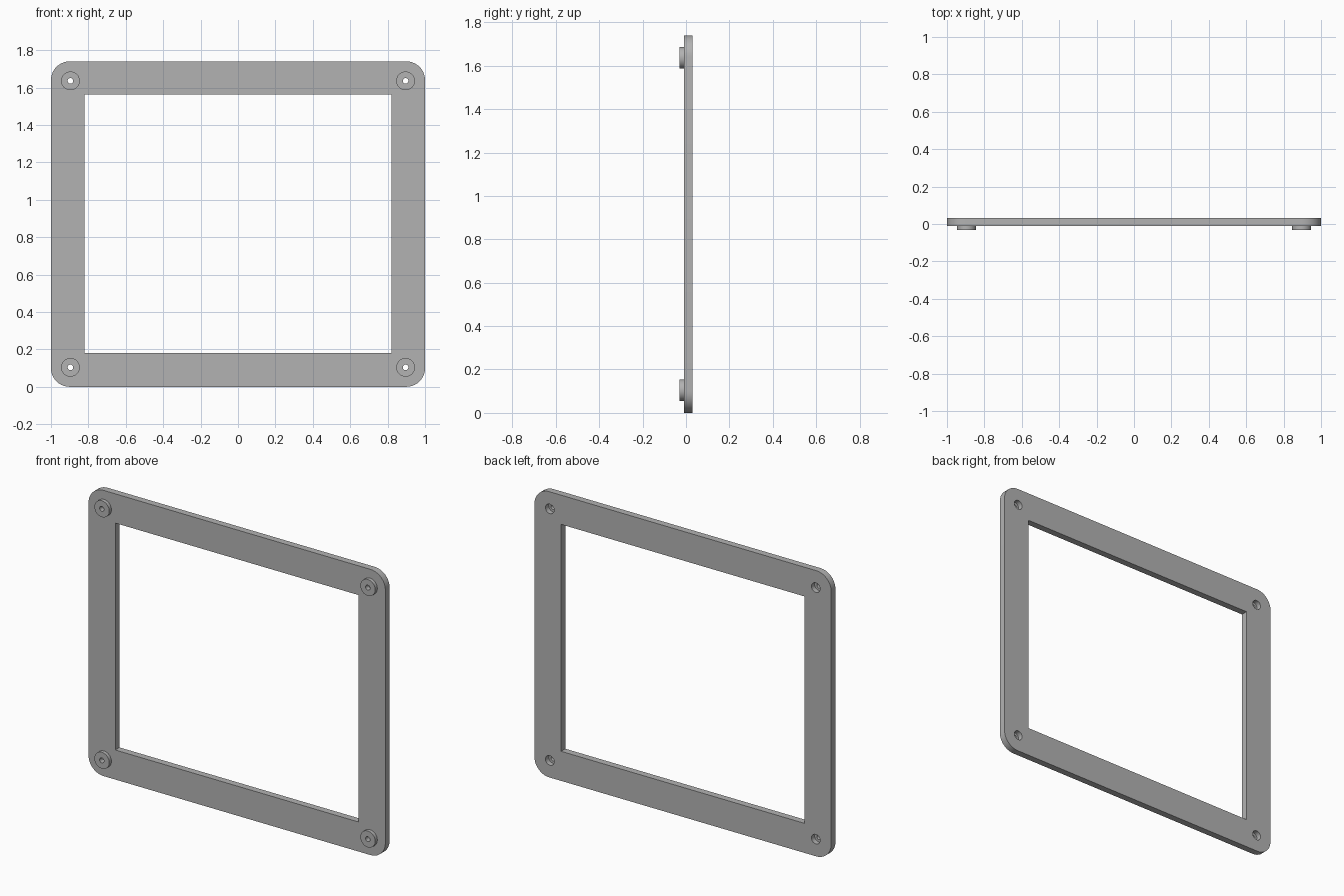
import bpy, bmesh, math

cube = bpy.data.objects.get("Cube")
if cube:
    bpy.data.objects.remove(cube, do_unlink=True)

GREY = (0.45, 0.45, 0.45, 1)
grey = bpy.data.materials.new("grey")
grey.use_nodes = True
grey.diffuse_color = GREY
grey.node_tree.nodes["Principled BSDF"].inputs["Base Color"].default_value = GREY

HEIGHT, BACK, FACE, FRONT = 1.74, 0.031, -0.010, -0.031
STEP = 0.0
CORNERS = [("right" if x < 0 else "left", "lower" if z < 0.5 else "upper", x, z)
           for x in (-0.896, 0.896) for z in (0.104, 1.636)]


def make(name, bm):
    bmesh.ops.recalc_face_normals(bm, faces=bm.faces)
    mesh = bpy.data.meshes.new(name)
    bm.to_mesh(mesh)
    bm.free()
    mesh.materials.append(grey)
    obj = bpy.data.objects.new(name, mesh)
    bpy.context.collection.objects.link(obj)
    return obj


def activate(obj):
    bpy.ops.object.select_all(action='DESELECT')
    obj.select_set(True)
    bpy.context.view_layer.objects.active = obj


def smooth(obj):
    activate(obj)
    bpy.ops.object.shade_smooth_by_angle(angle=math.radians(30))


def block(name, x, z0, z1, y0, y1, radius=0):
    """Box spanning -x..x, with optionally rounded upright corners."""
    bm = bmesh.new()
    bmesh.ops.create_cube(bm, size=1)
    for v in bm.verts:
        v.co = (2 * x * v.co.x, y1 if v.co.y > 0 else y0, z1 if v.co.z > 0 else z0)
    if radius:
        edges = [e for e in bm.edges if abs(e.verts[0].co.y - e.verts[1].co.y) > 0.001]
        bmesh.ops.bevel(bm, geom=edges, offset=radius, segments=10,
                        profile=0.5, affect='EDGES')
    return make(name, bm)


def turned(name, profile, x, z):
    """Closed (radius, y) profile turned about an axis along y."""
    bm = bmesh.new()
    verts = [bm.verts.new((x + r, y, z)) for r, y in profile]
    edges = [bm.edges.new((a, b)) for a, b in zip(verts, verts[1:] + verts[:1])]
    bmesh.ops.spin(bm, geom=verts + edges, cent=(x, 0, z), axis=(0, 1, 0),
                   angle=2 * math.pi, steps=32, use_merge=True)
    bmesh.ops.remove_doubles(bm, verts=bm.verts, dist=0.00001)
    return make(name, bm)


def cut(obj, cutter):
    cutter.hide_render = True
    mod = obj.modifiers.new("cut", 'BOOLEAN')
    mod.operation, mod.solver, mod.object = 'DIFFERENCE', 'EXACT', cutter
    activate(obj)
    bpy.ops.object.modifier_apply(modifier=mod.name)
    bpy.data.objects.remove(cutter, do_unlink=True)


# Rounded frame with its rectangular opening
frame = block("frame", 1, 0, HEIGHT, FACE, BACK, radius=0.1)
cut(frame, block("opening_cutter", 0.82, 0.18, 1.562, -0.1, 0.1))

# Stepped screw holes and the raised spacers in front of them
for side, level, x, z in CORNERS:
    bore = [(0, 0.06), (0.029, 0.06), (0.029, STEP), (0.015, STEP),
            (0.015, -0.06), (0, -0.06)]
    cut(frame, turned("hole_cutter", bore, x, z))
    ring = [(0.015, FACE), (0.05, FACE), (0.05, FRONT), (0.015, FRONT)]
    smooth(turned(f"{level}_{side}_spacer", ring, x, z))

smooth(frame)
